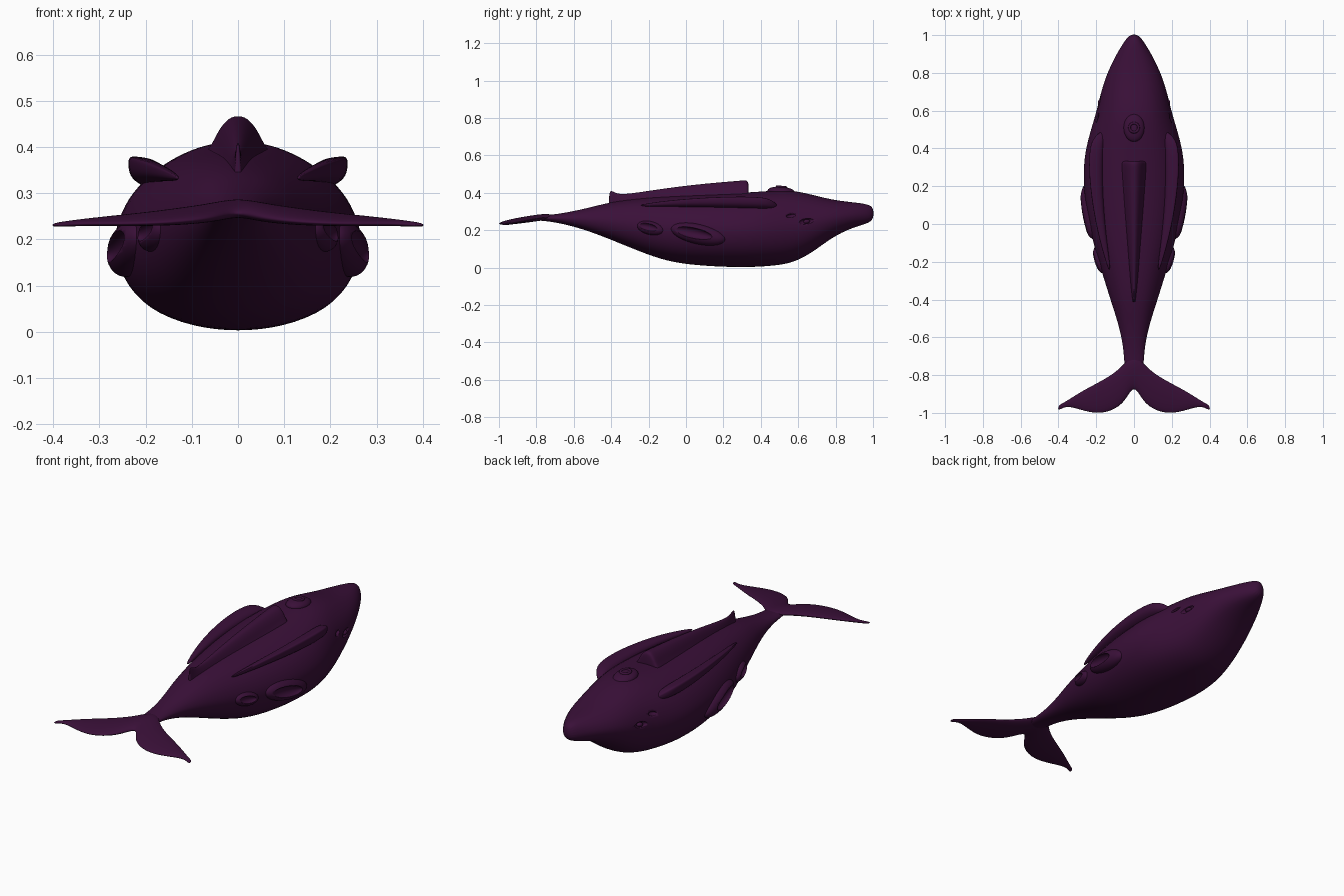
import bpy, bmesh
from math import sin, cos, pi, radians
from mathutils import Matrix, Vector

cube = bpy.data.objects.get("Cube")
if cube:
    bpy.data.objects.remove(cube, do_unlink=True)

purple = bpy.data.materials.new("dark purple")
purple.use_nodes = True
COLOUR = (0.042, 0.005, 0.040, 1)
purple.diffuse_color = COLOUR
purple.node_tree.nodes["Principled BSDF"].inputs["Base Color"].default_value = COLOUR


def finish(name, bm):
    bmesh.ops.recalc_face_normals(bm, faces=bm.faces)
    mesh = bpy.data.meshes.new(name)
    bm.to_mesh(mesh)
    bm.free()
    mesh.materials.append(purple)
    mesh.shade_smooth()
    obj = bpy.data.objects.new(name, mesh)
    bpy.context.collection.objects.link(obj)
    return obj


def loft(name, rings, levels=2):
    """Skin closed rings of points, cap the ends and smooth."""
    bm = bmesh.new()
    loops = [[bm.verts.new(p) for p in ring] for ring in rings]
    n = len(loops[0])
    for a, b in zip(loops, loops[1:]):
        for i in range(n):
            j = (i + 1) % n
            bm.faces.new((a[i], a[j], b[j], b[i]))
    bm.faces.new(loops[0])
    bm.faces.new(loops[-1])
    obj = finish(name, bm)
    sub = obj.modifiers.new("smooth", "SUBSURF")
    sub.levels = sub.render_levels = levels
    return obj


def ellipsoid(name, centre, radii, pitch=0, yaw=0):
    bm = bmesh.new()
    bmesh.ops.create_uvsphere(bm, u_segments=32, v_segments=18, radius=1)
    turn = Matrix.Rotation(radians(yaw), 4, 'Z') @ Matrix.Rotation(radians(pitch), 4, 'X')
    bm.transform(Matrix.Translation(centre) @ turn @ Matrix.Diagonal((*radii, 1)))
    return finish(name, bm)


def cut(obj, cutter):
    mod = obj.modifiers.new("recess", "BOOLEAN")
    mod.operation, mod.solver, mod.object = 'DIFFERENCE', 'EXACT', cutter
    cutter.hide_render = True
    cutter.hide_viewport = True
    cutter.display_type = 'WIRE'


# Hull: y, half width, bottom, widest height, top
STATIONS = [
    (-.85, .02, .256, .266, .274), (-.78, .05, .252, .266, .277),
    (-.70, .052, .243, .265, .285), (-.60, .065, .220, .262, .302),
    (-.50, .092, .187, .255, .326), (-.40, .125, .148, .245, .352),
    (-.25, .172, .085, .222, .372), (-.10, .217, .030, .208, .383),
    (.05, .25, .010, .202, .390), (.20, .268, .001, .200, .397),
    (.35, .267, -.001, .200, .405), (.48, .235, .008, .205, .415),
    (.58, .203, .025, .215, .414), (.68, .180, .082, .235, .390),
    (.78, .150, .160, .260, .364), (.88, .104, .210, .275, .351),
    (.96, .056, .232, .282, .343), (1.005, .022, .255, .284, .325)]
HALF = [(0, -1), (.36, -.95), (.72, -.76), (.93, -.42), (1, 0),
        (.93, .3), (.81, .57), (.56, .85), (.27, .97), (0, 1)]
OUTLINE = HALF + [(-u, v) for u, v in HALF[-2:0:-1]]


def hull_ring(y, w, low, mid, high):
    return [(u * w * 1.02, y, mid + v * (high - mid if v > 0 else mid - low))
            for u, v in OUTLINE]


hull = loft("hull", [hull_ring(*s) for s in STATIONS])

# Tail flukes: x, leading edge, trailing edge, half thickness
FLUKE = [(0, -.70, -.85, .018), (.04, -.725, -.925, .018), (.08, -.77, -.968, .017),
         (.14, -.812, -.996, .015), (.20, -.845, -1.003, .012), (.27, -.882, -.988, .010),
         (.33, -.92, -.968, .008), (.37, -.945, -.968, .006), (.403, -.962, -.99, .004)]


def fluke_ring(x, lead, trail, thick):
    ring = []
    for k in range(12):
        a = 2 * pi * k / 12
        y = (lead + trail) / 2 + cos(a) * (lead - trail) / 2 * 1.04
        ring.append((x, y, .266 + .12 * (y + .8) - .035 * abs(x) + sin(a) * thick))
    return ring


span = [(-x, *rest) for x, *rest in FLUKE[:0:-1]] + FLUKE
loft("tail_flukes", [fluke_ring(*s) for s in span])

# Dorsal ridge with its upright front and small rear spike: y, half width, top
RIDGE = [(.335, .045, .455), (.325, .05, .470), (.29, .05, .466), (.10, .042, .451),
         (-.10, .032, .427), (-.28, .022, .399), (-.36, .013, .391),
         (-.395, .008, .412), (-.408, .007, .412), (-.412, .006, .37)]
SHAPE = [(1.7, -1), (1.15, .15), (.85, .6), (.4, .95), (0, 1)]
RIDGE_OUTLINE = SHAPE + [(-u, v) for u, v in SHAPE[-2::-1]]


def ridge_ring(y, w, top):
    base = .39 + .07 * (y - .3) if y > -.2 else .355 + .17 * (y + .2)
    return [(u * w, y, base + v * (top - base) if v > 0 else base - .02)
            for u, v in RIDGE_OUTLINE]


loft("dorsal_ridge", [ridge_ring(*s) for s in RIDGE])

# Blowhole on a low mound
ellipsoid("blowhole_mound", (0, .51, .405), (.055, .075, .028), pitch=-5)
bm = bmesh.new()
loops = []
for k in range(24):
    a = 2 * pi * k / 24
    mid = Vector((.024 * cos(a), .51 + .024 * sin(a), .431 - .002 * sin(a)))
    out = Vector((cos(a), sin(a), 0))
    loops.append([bm.verts.new(mid + .007 * (out * cos(b) + Vector((0, 0, sin(b)))))
                  for b in (2 * pi * i / 8 for i in range(8))])
for k in range(24):
    a, b = loops[k], loops[(k + 1) % 24]
    for i in range(8):
        bm.faces.new((a[i], a[i - 1], b[i - 1], b[i]))
finish("blowhole_rim", bm)

# Shoulder strakes: y, x, z, radius
STRAKE = [(.49, .165, .325, .012), (.45, .19, .340, .032), (.38, .201, .345, .037),
          (.25, .203, .348, .035), (.08, .19, .348, .028), (-.10, .162, .343, .018),
          (-.25, .128, .332, .006)]
BLADE = [(1, .75), (.85, .95), (.3, .9), (-.7, .75), (-1.2, 0), (-.7, -1),
         (.2, -.85), (.85, -.35), (1, .2)]

for side, s in (("left", 1), ("right", -1)):
    loft(side + "_strake", [[(s * (x + u * r), y, z + v * r) for u, v in BLADE]
                            for y, x, z, r in STRAKE])

    # Side intakes: a swollen fairing with a slanted oval recess
    for label, y, z, x, length, tall, yaw in (("front", .065, .180, .232, .150, .054, 8),
                                              ("rear", -.19, .212, .180, .075, .036, 16)):
        pod = ellipsoid(f"{side}_{label}_pod", (s * x, y, z),
                        (tall * .9, length, tall), -12, -s * yaw)
        hole = ellipsoid(f"{side}_{label}_pod_cutter",
                         (s * (x + tall * .75), y - length * .2, z + .006),
                         (tall * .5, length * .72, tall * .52), -12, -s * yaw)
        cut(pod, hole)
        cut(hull, hole)

    # Eye socket with eyeball, and a small vent behind it
    socket = ellipsoid(side + "_eye_cutter", (s * .192, .645, .248), (.022, .042, .016), 8, s * 14)
    cut(hull, socket)
    ellipsoid(side + "_eye", (s * .178, .645, .247), (.013, .018, .011), 8, s * 14)
    vent = ellipsoid(side + "_vent_cutter", (s * .198, .562, .278), (.02, .026, .010), 10, s * 14)
    cut(hull, vent)
